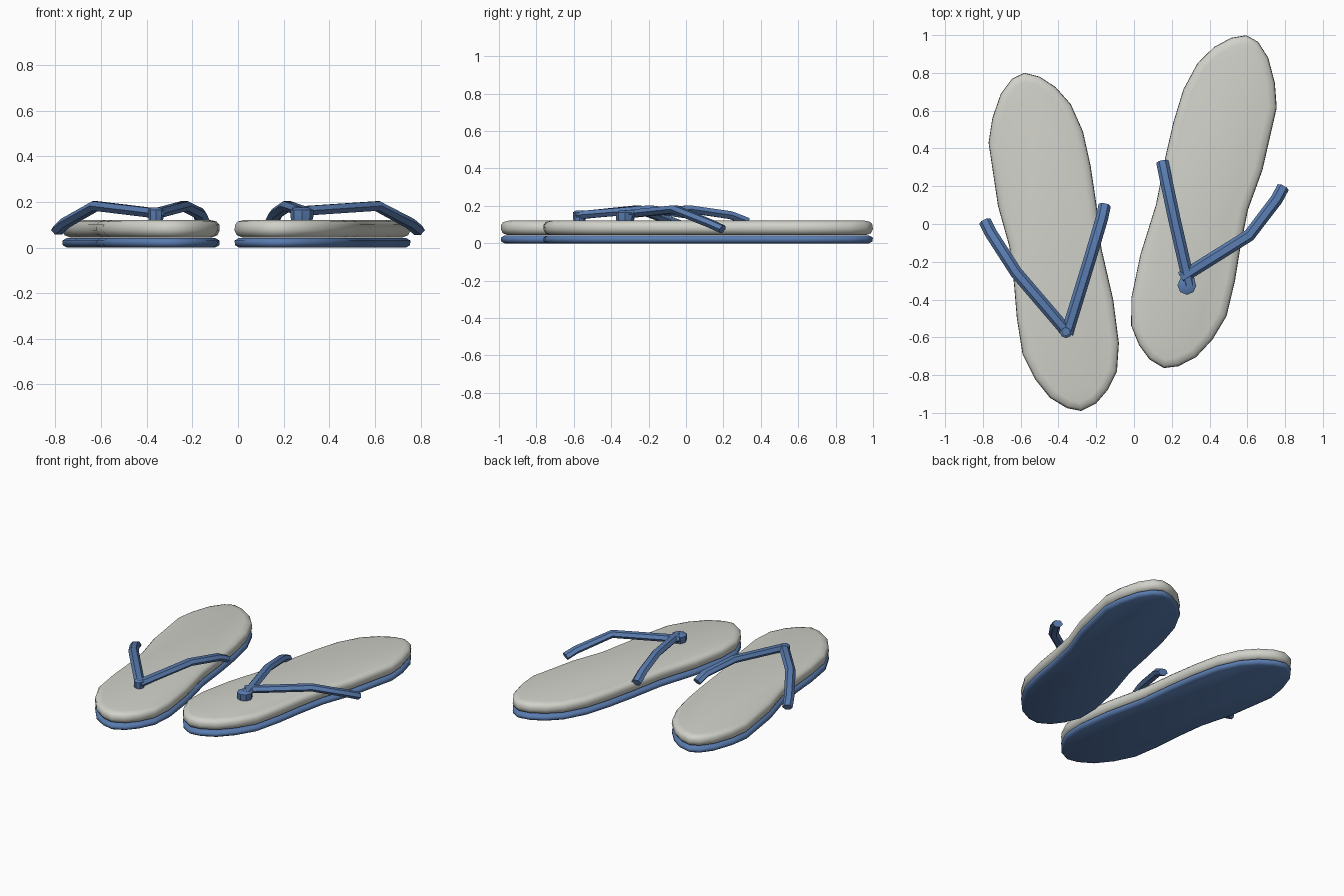
import bpy, bmesh, math
from mathutils import Vector, Matrix

if "Cube" in bpy.data.objects:
    bpy.data.objects.remove(bpy.data.objects["Cube"])


def material(name, rgb):
    m = bpy.data.materials.new(name)
    m.diffuse_color = (*rgb, 1)
    m.use_nodes = True
    m.node_tree.nodes["Principled BSDF"].inputs["Base Color"].default_value = m.diffuse_color
    return m


blue = material("denim blue", (0.10, 0.20, 0.43))
cream = material("warm white", (0.64, 0.64, 0.59))

# Foot outline of the left sandal, clockwise from the heel
OUTLINE = [(-.58, .80), (-.50, .78), (-.415, .725), (-.335, .635), (-.27, .49), (-.23, .31),
           (-.20, .11), (-.172, -.13), (-.11, -.40), (-.08, -.63), (-.09, -.78), (-.14, -.88),
           (-.20, -.95), (-.28, -.99), (-.355, -.975), (-.445, -.92), (-.525, -.82),
           (-.59, -.69), (-.62, -.50), (-.635, -.32), (-.66, -.12), (-.72, .095),
           (-.77, .43), (-.75, .56), (-.705, .69), (-.645, .77)]
# The right sandal is the left one mirrored, turned and shifted
RIGHT = (Matrix.Translation((-.045, .246, 0)) @ Matrix.Rotation(math.radians(-4.4), 4, 'Z')
         @ Matrix.Diagonal((-1, 1, 1, 1)))


def finish(name, bm, mat, angle):
    bmesh.ops.recalc_face_normals(bm, faces=bm.faces)
    me = bpy.data.meshes.new(name)
    bm.to_mesh(me)
    bm.free()
    ob = bpy.data.objects.new(name, me)
    bpy.context.collection.objects.link(ob)
    me.materials.append(mat)
    bpy.ops.object.select_all(action='DESELECT')
    ob.select_set(True)
    bpy.context.view_layer.objects.active = ob
    bpy.ops.object.shade_smooth_by_angle(angle=math.radians(angle))
    return ob


def bridge(bm, rings):
    """Join closed rings of points into a capped solid."""
    rings = [[bm.verts.new(p) for p in r] for r in rings]
    n = len(rings[0])
    for a, b in zip(rings, rings[1:]):
        for i in range(n):
            j = (i + 1) % n
            bm.faces.new((a[i], a[j], b[j], b[i]))
    bm.faces.new(rings[0])
    bm.faces.new(rings[-1])


def slab(name, layers, mat, matrix):
    """Stack the outline at each (height, inset)."""
    pts = [Vector(p) for p in OUTLINE]
    rings = []
    for z, inset in layers:
        ring = []
        for i, p in enumerate(pts):
            t = (pts[(i + 1) % len(pts)] - pts[i - 1]).normalized()
            q = p + Vector((t.y, -t.x)) * inset
            ring.append(matrix @ Vector((q.x, q.y, z)))
        rings.append(ring)
    bm = bmesh.new()
    bridge(bm, rings)
    finish(name, bm, mat, 80)


def strap(name, path):
    """Six-sided flattened band swept along a path."""
    pts = [Vector(p) for p in path]
    rings = []
    for i, p in enumerate(pts):
        t = (pts[min(i + 1, len(pts) - 1)] - pts[max(i - 1, 0)]).normalized()
        side = t.cross(Vector((0, 0, 1))).normalized()
        up = side.cross(t)
        rings.append([p + side * .033 * math.cos(k * math.pi / 3)
                      + up * .024 * math.sin(k * math.pi / 3) for k in range(6)])
    bm = bmesh.new()
    bridge(bm, rings)
    finish(name, bm, blue, 30)


def post(name, x, y, r):
    """Toe post joining the straps to the footbed."""
    bm = bmesh.new()
    bridge(bm, [[(x + s * math.cos(k * math.pi / 4), y + s * math.sin(k * math.pi / 4), z)
                 for k in range(8)]
                for z, s in ((.09, r * .8), (.135, r), (.165, r), (.175, r * .6))])
    finish(name, bm, blue, 30)


# Soles and footbeds
for side, mat in (("left", Matrix.Identity(4)), ("right", RIGHT)):
    slab(side + "_sole", [(0, .02), (.01, .002), (.03, 0), (.042, .02)], blue, mat)
    slab(side + "_footbed", [(.044, .035), (.054, .01), (.075, 0), (.10, .002),
                             (.114, .014), (.121, .045)], cream, mat)

# Straps
strap("left_outer_strap", [(-.79, .015, .075), (-.76, -.045, .105), (-.625, -.255, .182),
                           (-.36, -.565, .15)])
strap("left_inner_strap", [(-.155, .10, .115), (-.17, .03, .15), (-.235, -.19, .182),
                           (-.355, -.58, .15)])
post("left_toe_post", -.36, -.57, .034)
strap("right_outer_strap", [(.79, .195, .075), (.755, .13, .105), (.61, -.06, .182),
                            (.25, -.285, .158)])
strap("right_inner_strap", [(.15, .33, .115), (.168, .24, .15), (.215, .02, .182),
                            (.295, -.33, .155)])
post("right_toe_post", .28, -.325, .05)
